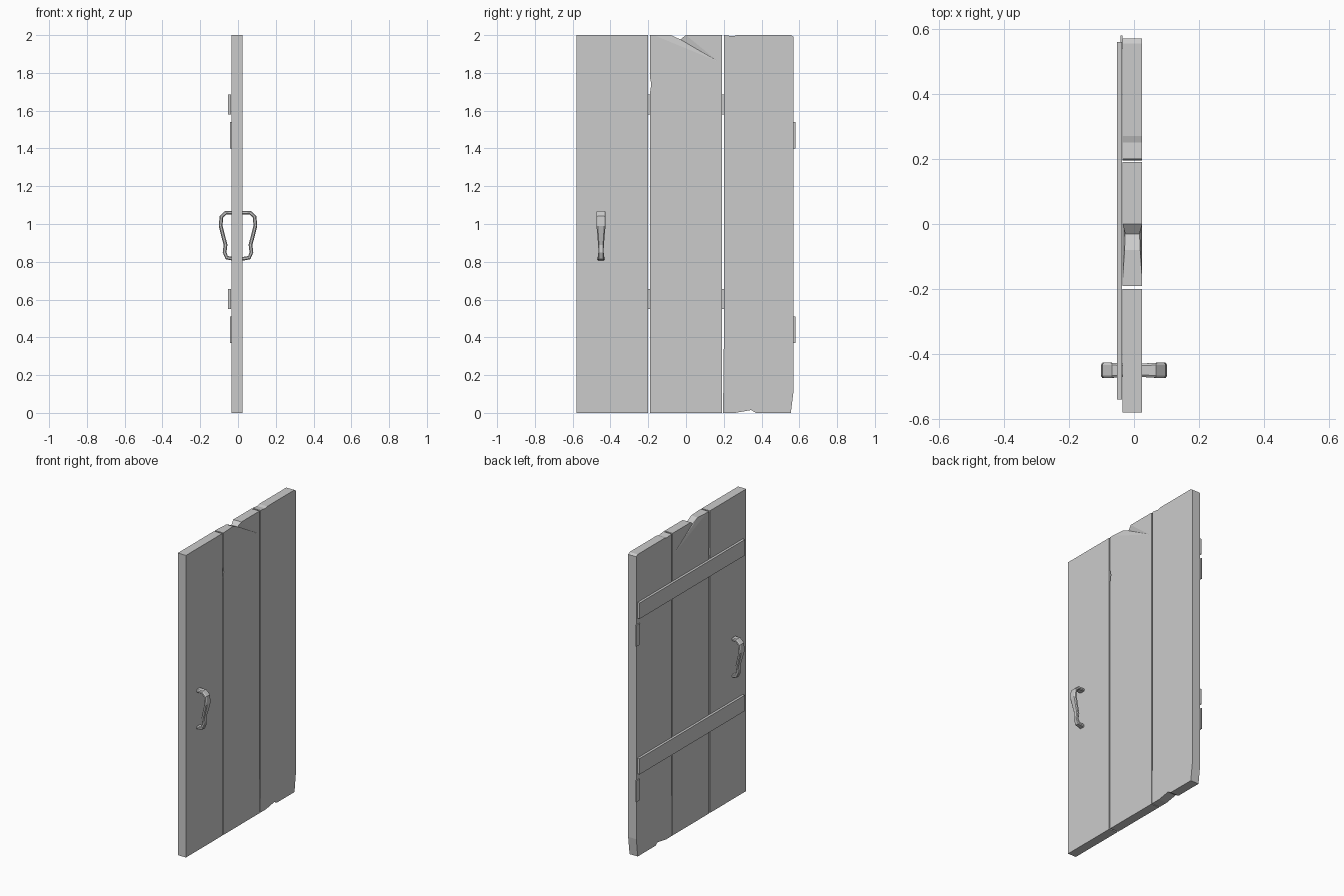
import bpy, bmesh, math
from mathutils import Vector

cube = bpy.data.objects.get("Cube")
if cube:
    bpy.data.objects.remove(cube, do_unlink=True)

grey = bpy.data.materials.new("plain_grey")
grey.use_nodes = True
grey.diffuse_color = (0.6, 0.6, 0.6, 1)
grey.node_tree.nodes["Principled BSDF"].inputs["Base Color"].default_value = (0.6, 0.6, 0.6, 1)

BACK, FACE = -0.035, 0.025   # the two broad sides of the door


def finish(name, bm):
    bmesh.ops.recalc_face_normals(bm, faces=bm.faces)
    mesh = bpy.data.meshes.new(name)
    bm.to_mesh(mesh)
    bm.free()
    mesh.materials.append(grey)
    obj = bpy.data.objects.new(name, mesh)
    bpy.context.collection.objects.link(obj)
    return obj


def box(name, x, y, z):
    bm = bmesh.new()
    bmesh.ops.create_cube(bm, size=1)
    for v in bm.verts:
        v.co = [(a + b) / 2 + c * (b - a) for c, (a, b) in zip(v.co, (x, y, z))]
    return finish(name, bm)


def plank(name, outline, inner=(), caps=None):
    """Extrude a (y, z, inset) outline; caps list the faces of each broad side."""
    bm = bmesh.new()
    n = len(outline)
    points = list(outline) + list(inner)
    sides = []
    for x, s in ((BACK, 1), (FACE, -1)):
        sides.append([bm.verts.new((x + s * d, y, z)) for y, z, d in points])
    for side in sides:
        for cap in caps or [range(n)]:
            bm.faces.new([side[i] for i in cap])
    a, b = sides
    for i in range(n):
        j = (i + 1) % n
        bm.faces.new((a[i], a[j], b[j], b[i]))
    return finish(name, bm)


# Planks: plain, split at the top, and worn at the corners
box("handle_side_plank", (BACK, FACE), (-0.58, -0.20), (0, 2))
plank("middle_plank",
      [(-0.19, 0, 0), (0.19, 0, 0), (0.19, 2, 0), (0, 2, 0),
       (-0.03, 1.977, 0.008), (-0.08, 2, 0.006), (-0.17, 2, 0),
       (-0.19, 2, 0), (-0.19, 1.77, 0), (-0.184, 1.74, 0), (-0.19, 1.7, 0)],
      inner=[(0.17, 1.86, 0)],
      caps=[(0, 1, 2, 3, 11, 6, 7, 8, 9, 10), (3, 4, 11), (4, 5, 11), (5, 6, 11)])
plank("hinge_side_plank",
      [(0.196, 0, 0), (0.26, 0, 0), (0.345, 0.015, 0), (0.37, 0, 0),
       (0.555, 0, 0), (0.57, 0.12, 0), (0.57, 1.99, 0), (0.555, 2, 0),
       (0.27, 2, 0), (0.25, 1.994, 0), (0.2, 2, 0), (0.2, 0.35, 0)])

# Cross battens and hinge plates on the back
for level, low, hinge in (("lower", 0.55, 0.37), ("upper", 1.58, 1.40)):
    box(level + "_batten", (-0.053, -0.037), (-0.54, 0.56), (low, low + 0.105))
    box(level + "_hinge_plate", (-0.042, BACK), (0.54, 0.58), (hinge, hinge + 0.14))


def handle(name, side):
    """Sweep a chamfered section along a bowed path of (x, z, half width)."""
    path = [(0.015, 1.06, 0.02), (0.065, 1.06, 0.023), (0.088, 1.038, 0.024),
            (0.092, 0.99, 0.024), (0.078, 0.935, 0.019), (0.066, 0.89, 0.015),
            (0.071, 0.85, 0.014), (0.06, 0.822, 0.017), (0.015, 0.814, 0.02)]
    section = [(1, 0.5), (0.7, 1), (-0.7, 1), (-1, 0.5),
               (-1, -0.5), (-0.7, -1), (0.7, -1), (1, -0.5)]
    bm = bmesh.new()
    rings = []
    for i, (x, z, w) in enumerate(path):
        p, q = path[max(i - 1, 0)], path[min(i + 1, len(path) - 1)]
        t = Vector((q[0] - p[0], q[1] - p[1])).normalized()
        rings.append([bm.verts.new((side * (x - t.y * v * 0.01), -0.45 + u * w,
                                    z + t.x * v * 0.01)) for u, v in section])
    for a, b in zip(rings, rings[1:]):
        for k in range(len(section)):
            m = (k + 1) % len(section)
            bm.faces.new((a[k], a[m], b[m], b[k]))
    bm.faces.new(rings[0])
    bm.faces.new(rings[-1])
    return finish(name, bm)


# Pull handles on both sides
handle("face_handle", 1)
handle("back_handle", -1)
